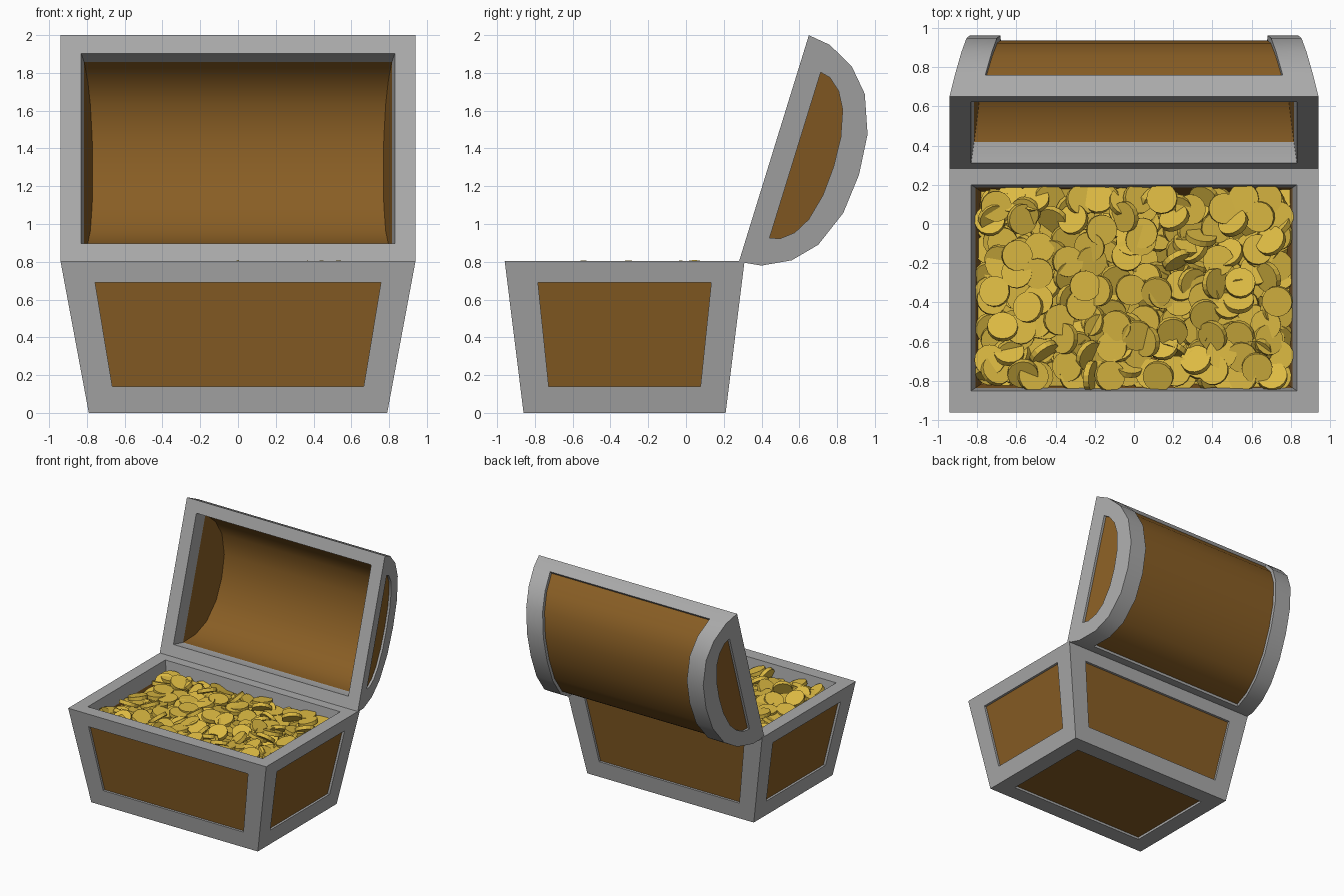
import bpy, bmesh, math, random
from mathutils import Vector, Matrix, Euler

if "Cube" in bpy.data.objects:
    bpy.data.objects.remove(bpy.data.objects["Cube"])

random.seed(4)


def material(name, rgb):
    m = bpy.data.materials.new(name)
    m.diffuse_color = (*rgb, 1)
    m.use_nodes = True
    m.node_tree.nodes["Principled BSDF"].inputs["Base Color"].default_value = m.diffuse_color
    return m


GREY = material("grey metal", (0.40, 0.40, 0.40))
WOOD = material("brown wood", (0.25, 0.112, 0.018))
GOLD = material("gold", (0.72, 0.49, 0.055))


def face(bm, pts, mat=0):
    f = bm.faces.new([bm.verts.new(p) for p in pts])
    f.material_index = mat
    return f


def framed(bm, outer, inner, push):
    """Grey border between two loops, with a wooden panel sunk by push."""
    sunk = [p + push for p in inner]
    n = len(outer)
    for i in range(n):
        j = (i + 1) % n
        face(bm, [outer[i], outer[j], inner[j], inner[i]])
        face(bm, [inner[i], inner[j], sunk[j], sunk[i]])
    face(bm, sunk, 1)


def weld(bm):
    bmesh.ops.remove_doubles(bm, verts=bm.verts, dist=0.0005)
    bmesh.ops.recalc_face_normals(bm, faces=bm.faces)


def finish(bm, name, mats, angle=None):
    me = bpy.data.meshes.new(name)
    bm.to_mesh(me)
    bm.free()
    for m in mats:
        me.materials.append(m)
    ob = bpy.data.objects.new(name, me)
    bpy.context.collection.objects.link(ob)
    if angle:
        bpy.context.view_layer.objects.active = ob
        ob.select_set(True)
        bpy.ops.object.shade_smooth_by_angle(angle=math.radians(angle))
        ob.select_set(False)


# ---- chest body: tapered box with sunk panels ----
YC, H = -0.325, 0.805


def ring(z, inset=0.0):
    t = z / H
    x = 0.79 + 0.15 * t - inset
    y = 0.535 + 0.10 * t - inset
    return [Vector((sx * x, YC + sy * y, z)) for sx, sy in ((-1, -1), (1, -1), (1, 1), (-1, 1))]


bm = bmesh.new()
top, bottom = ring(H), ring(0)
for i in range(4):
    j = (i + 1) % 4
    along = (top[j] - top[i]).normalized() * 0.162
    hi, lo = ring(0.69), ring(0.14)
    inward = Vector((0, YC, 0.4)) - (hi[i] + hi[j]) / 2
    inward = Vector((inward.x, inward.y, 0)).normalized() * 0.02
    framed(bm, [bottom[i], bottom[j], top[j], top[i]],
           [lo[i] + along * 0.93, lo[j] - along * 0.93, hi[j] - along, hi[i] + along], inward)
    # rim and inside wall
    levels = [ring(H, 0.11), ring(0.69, 0.11), ring(0.1, 0.11)]
    face(bm, [top[i], top[j], levels[0][j], levels[0][i]])
    for k in (0, 1):
        a, b = levels[k], levels[k + 1]
        face(bm, [a[i], a[j], b[j], b[i]], k)
face(bm, ring(0.1, 0.11), 1)
framed(bm, bottom, ring(0, 0.14), Vector((0, 0, 0.02)))
weld(bm)
finish(bm, "chest_body", [GREY, WOOD])

# ---- lid: arched profile (u along the opening, d away from it), tilted open ----
UC = 0.628
half = [(0, 0), (0.016, 0.12), (0.09, 0.265), (0.21, 0.375), (0.41, 0.452)]
prof = half + [(UC, 0.472)] + [(2 * UC - u, d) for u, d in reversed(half)]
n = len(prof)


def place(x, u, d):
    return Vector((x, 0.28 + 0.295 * u + 0.955 * d, 0.80 + 0.955 * u - 0.295 * d))


def width(d):
    return 0.94 - 0.23 * d


def columns(u, d):
    w = width(d)
    return [place(x, u, d) for x in (-w, 0.155 - w, w - 0.155, w)]


inner_prof = [(UC + (u - UC) * 0.84, d * 0.92) for u, d in prof]
panel_prof = [(UC + (u - UC) * 0.73, 0.118 + d * 0.45) for u, d in prof]


def inside(sign, i):
    u, d = inner_prof[i]
    return place(sign * (0.83 - 0.14 * d), u, d)


bm = bmesh.new()
for i in range(n - 1):
    a, b = columns(*prof[i]), columns(*prof[i + 1])
    wood = 0 < i < n - 2
    # outer arch: metal bands either side of the wooden panel
    for c in range(3):
        face(bm, [a[c], a[c + 1], b[c + 1], b[c]], 2 if wood and c == 1 else 0)
    # inner arch
    face(bm, [inside(-1, i), inside(1, i), inside(1, i + 1), inside(-1, i + 1)], int(wood))
for s in (-1, 1):
    # outer ends with D-shaped panels
    framed(bm, [place(s * width(d), u, d) for u, d in prof],
           [place(s * width(d), u, d) for u, d in panel_prof], Vector((-s * 0.02, 0, 0)))
    # inner ends
    face(bm, [inside(s, i) for i in (0, 1, n - 2, n - 1)])
    face(bm, [inside(s, i) for i in range(1, n - 1)], 1)
# flat rim around the opening
outer = [place(s * 0.94, u, 0) for s, u in ((-1, 0), (1, 0), (1, 2 * UC), (-1, 2 * UC))]
inner = [inside(-1, 0), inside(1, 0), inside(1, n - 1), inside(-1, n - 1)]
for i in range(4):
    j = (i + 1) % 4
    face(bm, [outer[i], outer[j], inner[j], inner[i]])
weld(bm)
# sink the arched panel
arch = [f for f in bm.faces if f.material_index == 2]
walls = bmesh.ops.inset_region(bm, faces=arch, thickness=0.002, depth=-0.025,
                               use_even_offset=True, use_boundary=True)["faces"]
for f in walls:
    f.material_index = 0
for f in arch:
    f.material_index = 1
finish(bm, "chest_lid", [GREY, WOOD], 35)

# ---- coins: jittered layers of tilted discs ----
bm = bmesh.new()
NX, NY = 12, 8
for layer in range(6):
    for ix in range(NX):
        for iy in range(NY):
            x = -0.72 + 1.44 * ix / (NX - 1) + random.uniform(-0.06, 0.06)
            y = -0.77 + 0.89 * iy / (NY - 1) + random.uniform(-0.06, 0.06)
            x = max(-0.735, min(0.735, x))
            y = max(-0.775, min(0.13, y))
            z = 0.50 + 0.045 * layer + random.uniform(-0.025, 0.025)
            tilt = min(abs(random.gauss(0, 0.5)), 1.2)
            z = min(z, 0.80 - 0.08 * math.sin(tilt))
            spin = random.uniform(0, 2 * math.pi)
            rot = Matrix.Rotation(spin, 4, 'Z') @ Euler((tilt, 0, 0)).to_matrix().to_4x4()
            bmesh.ops.create_cone(bm, cap_ends=True, segments=16, radius1=0.078, radius2=0.078,
                                  depth=0.03, matrix=Matrix.Translation((x, y, z)) @ rot)
finish(bm, "gold_coins", [GOLD])
